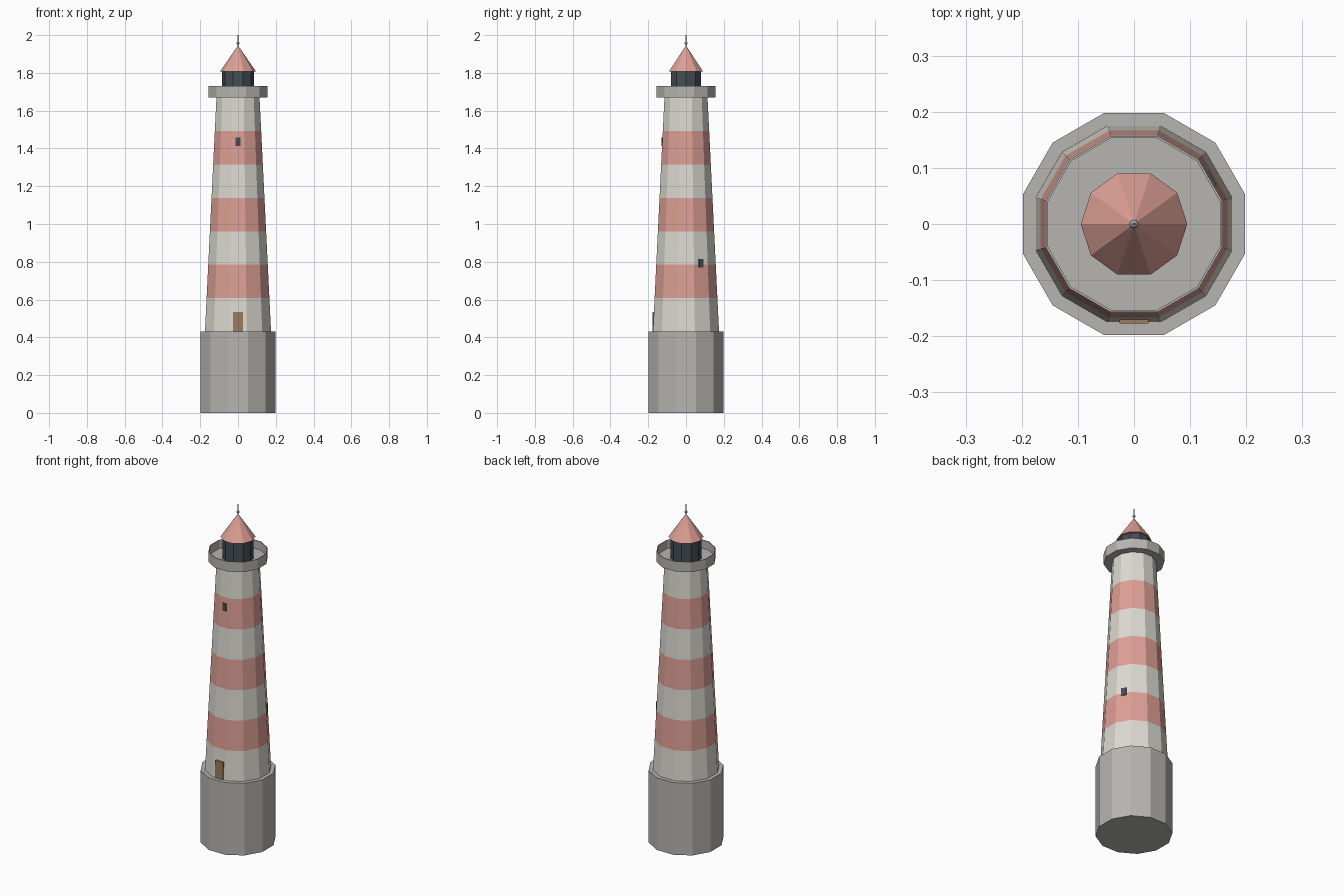
import bpy, bmesh
from math import pi, cos, sin, atan2
from mathutils import Matrix

if "Cube" in bpy.data.objects:
    bpy.data.objects.remove(bpy.data.objects["Cube"])


def material(name, rgb):
    m = bpy.data.materials.new(name)
    m.diffuse_color = (*rgb, 1)
    m.use_nodes = True
    m.node_tree.nodes["Principled BSDF"].inputs["Base Color"].default_value = m.diffuse_color
    return m


STONE = material("stone", (0.47, 0.46, 0.44))
WHITE = material("white_paint", (0.72, 0.70, 0.64))
RED = material("red_paint", (0.72, 0.35, 0.30))
DARK = material("dark_glass", (0.06, 0.075, 0.09))
WOOD = material("wood", (0.32, 0.20, 0.11))
METAL = material("metal", (0.35, 0.37, 0.39))


def finish(bm, name, mats):
    bmesh.ops.recalc_face_normals(bm, faces=bm.faces)
    mesh = bpy.data.meshes.new(name)
    bm.to_mesh(mesh)
    bm.free()
    for m in mats:
        mesh.materials.append(m)
    ob = bpy.data.objects.new(name, mesh)
    bpy.context.collection.objects.link(ob)
    return ob


def lathe(name, profile, sides, mats, flats=False):
    """Revolve (radius, z) points; flats=True puts flat sides on the axes and
    treats radius as the distance to the flats. Materials alternate by band."""
    bm = bmesh.new()
    phase = pi / sides if flats else 0
    scale = 1 / cos(pi / sides) if flats else 1
    rings = []
    for r, z in profile:
        if r == 0:
            rings.append([bm.verts.new((0, 0, z))])
        else:
            rings.append([bm.verts.new((r * scale * cos(phase + 2 * pi * i / sides),
                                        r * scale * sin(phase + 2 * pi * i / sides), z))
                          for i in range(sides)])
    for k, (a, b) in enumerate(zip(rings, rings[1:])):
        for i in range(sides):
            j = (i + 1) % sides
            if len(a) == 1:
                f = bm.faces.new((a[0], b[i], b[j]))
            elif len(b) == 1:
                f = bm.faces.new((a[i], a[j], b[0]))
            else:
                f = bm.faces.new((a[i], a[j], b[j], b[i]))
            f.material_index = k % len(mats)
    for ring in (rings[0], rings[-1]):
        if len(ring) > 1:
            bm.faces.new(ring)
    return finish(bm, name, mats)


# Tapered tower: radius to the flats at a given height
Z0, Z1, R0, R1 = 0.43, 1.67, 0.175, 0.114


def tower_radius(z):
    return R0 + (R1 - R0) * (z - Z0) / (Z1 - Z0)


def panel(name, angle, z_low, z_high, width, mat, tilt):
    """Thin box set on the tower wall, facing outwards at the given angle."""
    zc, depth = (z_low + z_high) / 2, 0.012
    slope = -atan2(R0 - R1, Z1 - Z0) if tilt else 0
    bm = bmesh.new()
    bmesh.ops.create_cube(bm, size=1, matrix=(
        Matrix.Rotation(angle, 4, 'Z')
        @ Matrix.Translation((tower_radius(zc) - 0.001, 0, zc))
        @ Matrix.Rotation(slope, 4, 'Y')
        @ Matrix.Diagonal((depth, width, z_high - z_low, 1))))
    return finish(bm, name, [mat])


# Stone base
lathe("base", [(0.198, 0), (0.198, Z0)], 12, [STONE], flats=True)

# Striped tower, seven equal bands
zs = [Z0 + (Z1 - Z0) * i / 7 for i in range(8)]
lathe("tower", [(tower_radius(z), z) for z in zs], 12, [WHITE, RED], flats=True)

# Door and windows
panel("door", -pi / 2, 0.43, 0.535, 0.052, WOOD, False)
panel("front_window", -pi / 2, 1.413, 1.458, 0.025, DARK, False)
panel("side_window", pi / 6, 0.77, 0.815, 0.028, DARK, False)

# Gallery with thin parapet
lathe("gallery", [(0, 1.67), (0.157, 1.67), (0.157, 1.73), (0.153, 1.73),
                  (0.153, 1.68), (0, 1.68)], 12, [STONE], flats=True)

# Lantern room and roof
lathe("lantern", [(0.084, 1.68), (0.084, 1.81)], 10, [DARK])
lathe("roof", [(0.095, 1.808), (0, 1.945)], 10, [RED])

# Finial: ball and rod
bm = bmesh.new()
bmesh.ops.create_uvsphere(bm, u_segments=10, v_segments=6, radius=0.008,
                          matrix=Matrix.Translation((0, 0, 1.957)))
finish(bm, "finial_ball", [METAL])
lathe("finial_rod", [(0.003, 1.935), (0.002, 2.0)], 6, [METAL])
